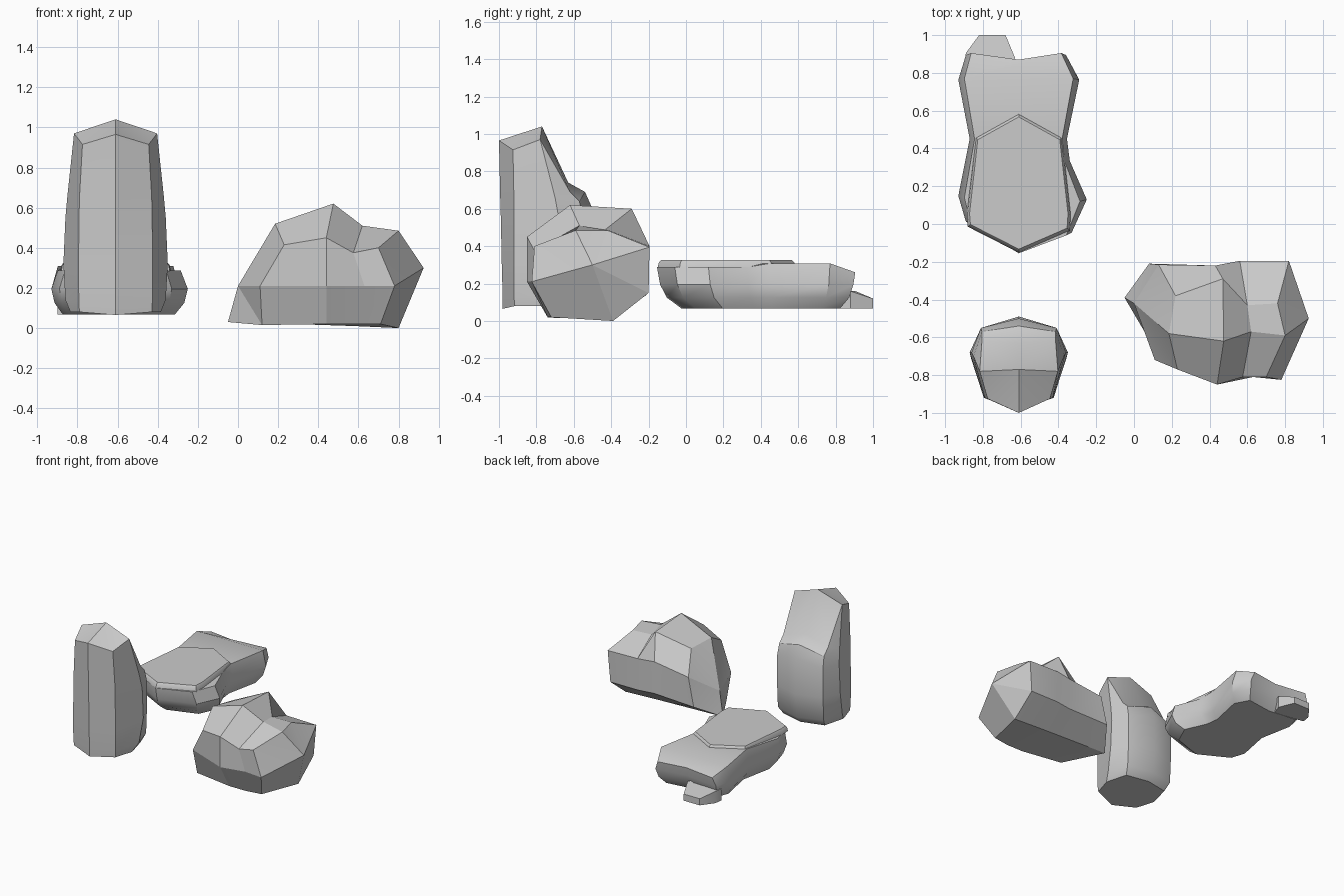
import bpy, bmesh

if "Cube" in bpy.data.objects:
    bpy.data.objects.remove(bpy.data.objects["Cube"])


def add_loft(bm, rings, start=None, end=None):
    """Skin closed rings of points; each end is a fan to an apex, a flat cap, or open."""
    loops = [[bm.verts.new(p) for p in r] for r in rings]
    n = len(loops[0])
    for a, b in zip(loops, loops[1:]):
        for i in range(n):
            j = (i + 1) % n
            bm.faces.new((a[i], a[j], b[j], b[i]))
    for loop, cap in ((loops[0], start), (loops[-1], end)):
        if cap == "flat":
            bm.faces.new(loop)
        elif cap:
            tip = bm.verts.new(cap)
            for i in range(n):
                bm.faces.new((loop[i], loop[(i + 1) % n], tip))
    return loops


def finish(bm, name, angle):
    bmesh.ops.recalc_face_normals(bm, faces=bm.faces)
    me = bpy.data.meshes.new(name)
    bm.to_mesh(me)
    bm.free()
    ob = bpy.data.objects.new(name, me)
    bpy.context.collection.objects.link(ob)
    bpy.context.view_layer.objects.active = ob
    ob.select_set(True)
    bpy.ops.object.shade_smooth_by_angle(angle=angle)
    ob.select_set(False)
    return ob


CX = -0.61  # shared centre line of the tall and the flat rock

# Tall rock: symmetric eight-sided rings, front point to back point
def mirror_ring(half):
    right = [(CX + x, y, z) for x, y, z in half]
    left = [(CX - x, y, z) for x, y, z in half[-2:0:-1]]
    return right + left

tall = [
    [(0, -.98, .065), (.18, -.915, .08), (.225, -.77, .08), (.18, -.60, .08), (0, -.56, .075)],
    [(0, -.98, .12), (.183, -.92, .13), (.25, -.72, .14), (.2, -.56, .14), (0, -.51, .13)],
    [(0, -.985, .3), (.185, -.92, .3), (.26, -.68, .32), (.2, -.55, .32), (0, -.49, .32)],
    [(0, -.99, .55), (.182, -.92, .55), (.25, -.68, .55), (.2, -.55, .55), (0, -.5, .6)],
    [(0, -.993, .65), (.18, -.92, .65), (.24, -.70, .66), (.195, -.57, .64), (0, -.54, .69)],
    [(0, -1, .965), (.165, -.925, .915), (.207, -.78, .97), (.195, -.62, .69), (0, -.63, .74)],
]
bm = bmesh.new()
add_loft(bm, [mirror_ring(h) for h in tall], "flat", (CX, -.77, 1.04))
finish(bm, "tall_rock", 0.6)

# Flat rock: one outline scaled per level
outline = [(0, -.155), (.28, -.06), (.36, .12), (.27, .33), (.255, .45), (.32, .77), (.25, .905),
           (0, .87), (-.28, .905), (-.32, .77), (-.26, .45), (-.32, .14), (-.28, 0)]

def level(sx, sy, z, top=False):
    ring = []
    for x, y in outline:
        h = z if not top else (.26 if y > .85 else .308 if y > .4 else z)
        ring.append((CX + x * sx, .5 + (y - .5) * sy, h))
    return ring

bm = bmesh.new()
loops = add_loft(bm, [level(.82, .8, .067), level(.95, .92, .125), level(1, .975, .195),
                      level(.9, 1, .288, True)], "flat")
top = loops[-1]
bm.faces.new(top[5:10])
bm.faces.new(top[:6] + top[9:])

# Thin raised slab on the flat rock
slab = [(0, -.145), (.265, -.03), (.27, .05), (.225, .455), (0, .58), (-.225, .455), (-.27, .05), (-.265, -.01)]

def slab_ring(s, z):
    return [(CX + x * s, .2 + (y - .2) * s, z) for x, y in slab]

add_loft(bm, [slab_ring(1.02, .285), slab_ring(1, .312), slab_ring(.965, .325)], "flat", "flat")

# Low tongue at the back of the flat rock
tongue = [(-.9, .84), (-.89, .905), (-.82, 1), (-.68, 1), (-.63, .88), (-.66, .8)]
add_loft(bm, [[(x, y, .068) for x, y in tongue],
              [(x, y, .12 if y > .95 else .16) for x, y in tongue]], "flat", "flat")
finish(bm, "flat_rock", 0.6)

# Boulder: four rings from left to right, fanned to a point at each end.
# Order: front top, crest, back crest, back, back low, underside, front low, front middle
boulder = [
    [(.23, -.77, .415), (.185, -.58, .52), (.22, -.38, .5), (.13, -.215, .36),
     (.08, -.21, .14), (-.05, -.39, .03), (.12, -.68, .015), (.11, -.72, .21)],
    [(.44, -.85, .45), (.475, -.62, .62), (.47, -.29, .6), (.43, -.22, .4),
     (.43, -.22, .15), (.43, -.39, .015), (.44, -.74, .02), (.44, -.85, .21)],
    [(.575, -.81, .375), (.62, -.57, .51), (.6, -.43, .49), (.56, -.195, .4),
     (.56, -.2, .15), (.58, -.39, .01), (.58, -.74, .02), (.63, -.81, .21)],
    [(.70, -.81, .4), (.80, -.59, .485), (.76, -.42, .485), (.82, -.195, .395),
     (.80, -.2, .15), (.80, -.39, 0), (.71, -.72, .02), (.78, -.825, .21)],
]
bm = bmesh.new()
add_loft(bm, boulder, (0, -.42, .21), (.925, -.5, .3))
finish(bm, "boulder", 0.2)
